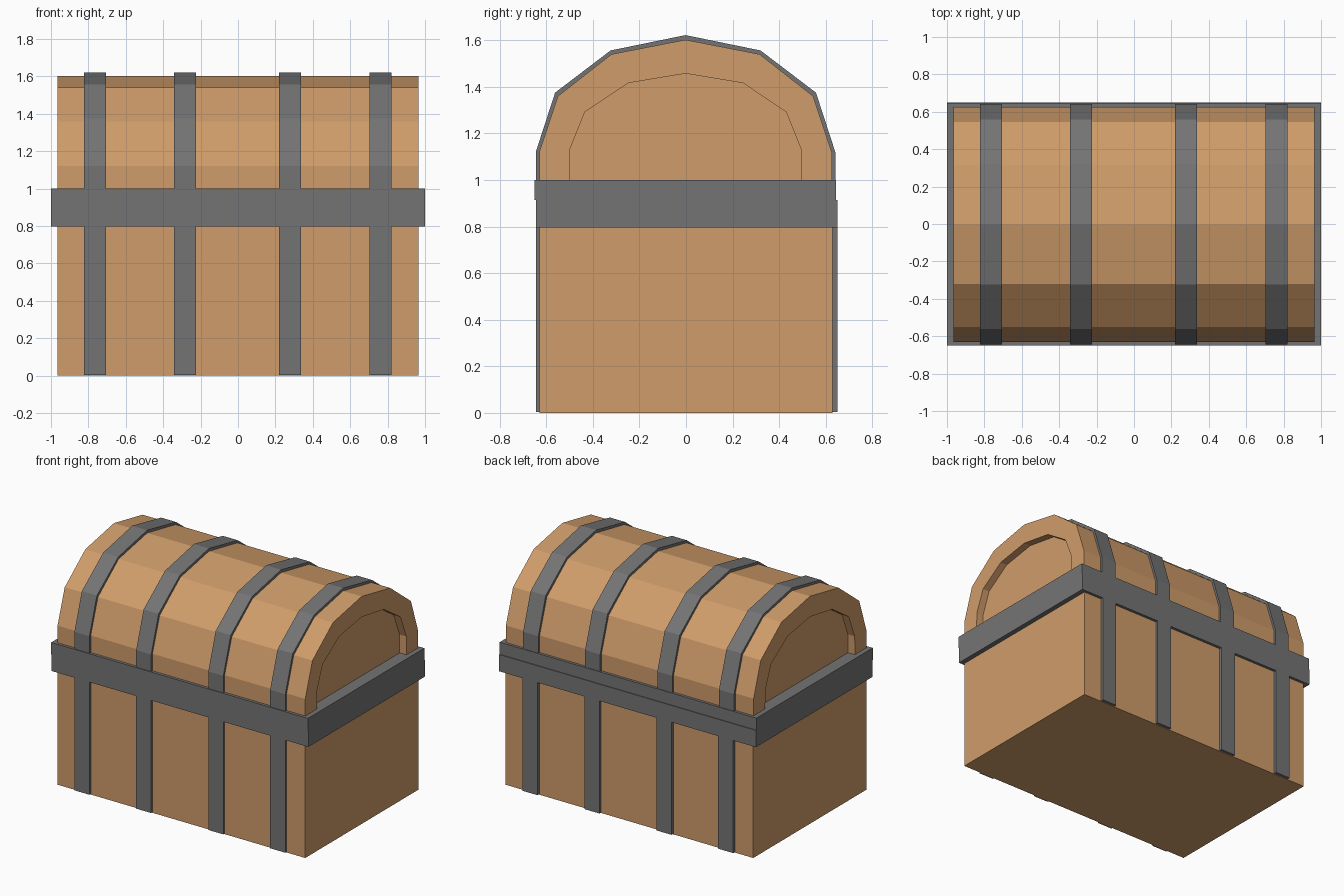
import bpy, bmesh

if "Cube" in bpy.data.objects:
    bpy.data.objects.remove(bpy.data.objects["Cube"])


def material(name, rgb):
    m = bpy.data.materials.new(name)
    m.diffuse_color = (*rgb, 1)
    m.use_nodes = True
    m.node_tree.nodes["Principled BSDF"].inputs["Base Color"].default_value = m.diffuse_color
    return m


WOOD = material("warm wood", (0.63, 0.335, 0.145))
IRON = material("grey iron", (0.175, 0.175, 0.175))


def finish(name, bm, mat):
    bmesh.ops.recalc_face_normals(bm, faces=bm.faces)
    mesh = bpy.data.meshes.new(name)
    bm.to_mesh(mesh)
    bm.free()
    mesh.materials.append(mat)
    ob = bpy.data.objects.new(name, mesh)
    bpy.context.collection.objects.link(ob)
    return ob


def box(name, x0, x1, y0, y1, z0, z1, mat):
    bm = bmesh.new()
    bmesh.ops.create_cube(bm, size=1)
    for v in bm.verts:
        v.co = ((x0 + x1) / 2 + v.co.x * (x1 - x0),
                (y0 + y1) / 2 + v.co.y * (y1 - y0),
                (z0 + z1) / 2 + v.co.z * (z1 - z0))
    return finish(name, bm, mat)


def arch(half, shift=0.0):
    """Mirror a half profile of (y, z) points ending at the crown."""
    pts = [(-y, z) for y, z in half] + [(y, z) for y, z in reversed(half[:-1])]
    return [(y + shift, z) for y, z in pts]


def strip(bm, a, b):
    """Quads joining two rows of vertices."""
    for i in range(len(a) - 1):
        bm.faces.new((a[i], a[i + 1], b[i + 1], b[i]))


SHIFT = -0.002
lid_outer = arch([(0.628, 0.93), (0.628, 1.12), (0.548, 1.36), (0.318, 1.54), (0, 1.602)], SHIFT)
lid_panel = arch([(0.5, 0.93), (0.497, 1.13), (0.432, 1.292), (0.247, 1.416), (0, 1.457)], SHIFT)
band_outer = arch([(0.643, 0.93), (0.643, 1.12), (0.56, 1.375), (0.322, 1.556), (0, 1.622)], SHIFT)

# Chest body
box("chest_body", -0.965, 0.965, -0.63, 0.63, 0, 0.9, WOOD)

# Barrel lid with a recessed panel in each end
bm = bmesh.new()
rows = []
for profile, x in ((lid_panel, -0.912), (lid_panel, -0.965), (lid_outer, -0.965),
                   (lid_outer, 0.965), (lid_panel, 0.965), (lid_panel, 0.912)):
    rows.append([bm.verts.new((x, y, z)) for y, z in profile])
for a, b in zip(rows, rows[1:]):
    strip(bm, a, b)
bm.faces.new(rows[0])
bm.faces.new(rows[-1])
finish("barrel_lid", bm, WOOD)

# Iron rims of the body and the lid
box("body_rim", -1, 1, -0.645, 0.65, 0.797, 0.915, IRON)
box("lid_rim", -1, 1, -0.65, 0.645, 0.915, 1.0, IRON)

# Iron bands over the lid and down the front and back
for i, (x0, x1) in enumerate(((-0.823, -0.706), (-0.342, -0.225),
                              (0.22, 0.337), (0.702, 0.82)), 1):
    bm = bmesh.new()
    ends = []
    for x in (x0, x1):
        ends.append(([bm.verts.new((x, y, z)) for y, z in band_outer],
                     [bm.verts.new((x, y, z)) for y, z in lid_outer]))
    (o0, i0), (o1, i1) = ends
    for a, b in ((o0, o1), (i0, i1), (o0, i0), (o1, i1)):
        strip(bm, a, b)
    for k in (0, -1):
        bm.faces.new((o0[k], o1[k], i1[k], i0[k]))
    finish(f"lid_band_{i}", bm, IRON)
    box(f"front_band_{i}", x0, x1, -0.645, -0.625, 0.004, 0.8, IRON)
    box(f"back_band_{i}", x0, x1, 0.625, 0.65, 0.004, 0.8, IRON)
